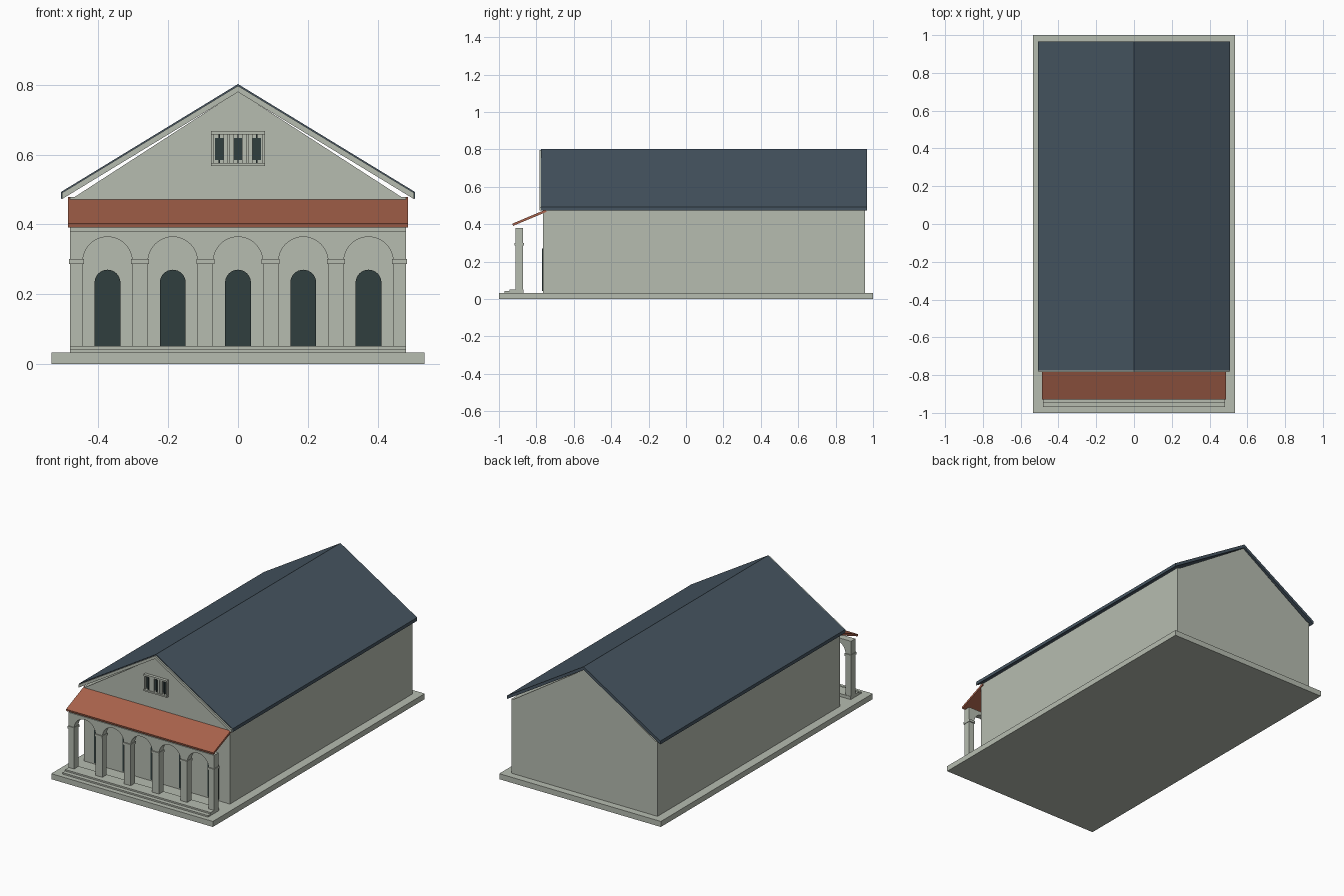
import bpy, math

if "Cube" in bpy.data.objects:
    bpy.data.objects.remove(bpy.data.objects["Cube"])

def material(name, rgb):
    m = bpy.data.materials.new(name)
    lin = [(c / 255 / 12.92) if c < 11 else ((c / 255 + 0.055) / 1.055) ** 2.4 for c in rgb]
    m.diffuse_color = (*lin, 1)
    m.use_nodes = True
    m.node_tree.nodes["Principled BSDF"].inputs["Base Color"].default_value = m.diffuse_color
    return m

STONE = material("pale stone", (182, 188, 176))
SLATE = material("blue slate", (70, 85, 97))
CLAY = material("terracotta", (170, 99, 76))
DARK = material("dark teal", (48, 63, 63))

def extrude(name, profile, lo, hi, mat, axis='y'):
    """Prism: profile is (x, z) swept along y, or (y, z) swept along x."""
    if axis == 'y':
        pts = [(a, lo, b) for a, b in profile] + [(a, hi, b) for a, b in profile]
    else:
        pts = [(lo, a, b) for a, b in profile] + [(hi, a, b) for a, b in profile]
    n = len(profile)
    faces = [list(range(n)), list(range(2 * n - 1, n - 1, -1))]
    faces += [[i, i + n, (i + 1) % n + n, (i + 1) % n] for i in range(n)]
    mesh = bpy.data.meshes.new(name)
    mesh.from_pydata(pts, [], faces)
    import bmesh
    bm = bmesh.new()
    bm.from_mesh(mesh)
    bmesh.ops.recalc_face_normals(bm, faces=bm.faces)
    bm.to_mesh(mesh)
    bm.free()
    mesh.materials.append(mat)
    ob = bpy.data.objects.new(name, mesh)
    bpy.context.collection.objects.link(ob)
    return ob

def box(name, x0, x1, y0, y1, z0, z1, mat):
    return extrude(name, [(x0, z0), (x1, z0), (x1, z1), (x0, z1)], y0, y1, mat)

def arc(cx, cz, r, n=20):
    """Half circle from the left springing over to the right."""
    return [(cx - r * math.cos(math.pi * i / n), cz + r * math.sin(math.pi * i / n))
            for i in range(n + 1)]

PITCH, ARCH_R, SPRING = 0.187, 0.071, 0.293
BASE = 0.033
centres = [PITCH * i for i in range(-2, 3)]

# plinth, hall and gable
box("plinth", -0.534, 0.534, -1, 1, 0, BASE, STONE)
box("hall_walls", -0.482, 0.482, -0.765, 0.957, BASE, 0.478, STONE)
extrude("gable", [(-0.469, 0.478), (0.469, 0.478), (0, 0.781)], -0.765, 0.957, STONE)

# roof slopes and the pale boards along the front edge
for side, s in (("left", -1), ("right", 1)):
    slab = [(0, 0.802), (s * 0.507, 0.493), (s * 0.507, 0.473), (0, 0.782)]
    extrude("roof_" + side, slab, -0.775, 0.967, SLATE)
    board = [(0, 0.797), (s * 0.505, 0.490), (s * 0.505, 0.472), (0, 0.779)]
    extrude("verge_board_" + side, board, -0.784, -0.775, STONE)

# steps in front of the arcade
box("lower_step", -0.481, 0.481, -0.97, -0.868, BASE, 0.042, STONE)
box("upper_step", -0.481, 0.481, -0.945, -0.868, 0.042, 0.051, STONE)

# arcade with five round arches
outline = [(-0.481, BASE)]
for c in centres:
    outline += [(c - ARCH_R, BASE)] + arc(c, SPRING, ARCH_R) + [(c + ARCH_R, BASE)]
outline += [(0.481, BASE), (0.481, 0.38), (-0.481, 0.38)]
extrude("arcade", outline, -0.912, -0.871, STONE)

# bands round the piers at the springing of the arches
edges = [-0.481] + [c + s * ARCH_R for c in centres for s in (-1, 1)] + [0.481]
for a, b in zip(edges[0::2], edges[1::2]):
    box("pier_band", a - 0.003, b + 0.003, -0.918, -0.865, 0.286, 0.300, STONE)

# arched doors in the front wall
for c in centres:
    door = [(c - 0.037, 0.042)] + arc(c, 0.233, 0.037, 16) + [(c + 0.037, 0.042)]
    extrude("door", door, -0.771, -0.765, DARK)

# sloping porch roof
extrude("porch_roof", [(-0.928, 0.403), (-0.925, 0.391), (-0.745, 0.466), (-0.75, 0.478)],
        -0.487, 0.487, CLAY, 'x')

# gable window: sill, lintel, posts, dark panes and thin bars
box("window_lintel", -0.077, 0.077, -0.783, -0.765, 0.657, 0.667, STONE)
box("window_sill", -0.077, 0.077, -0.783, -0.765, 0.567, 0.576, STONE)
for x in (-0.073, -0.035, -0.019, 0.019, 0.035, 0.073):
    w = 0.003 if abs(x) > 0.06 else 0.007
    box("window_post", x - w, x + w, -0.778, -0.765, 0.576, 0.657, STONE)
for x in (-0.054, 0, 0.054):
    box("window_pane", x - 0.012, x + 0.012, -0.769, -0.765, 0.584, 0.647, DARK)
    box("window_bar", x - 0.002, x + 0.002, -0.773, -0.765, 0.576, 0.657, DARK)
